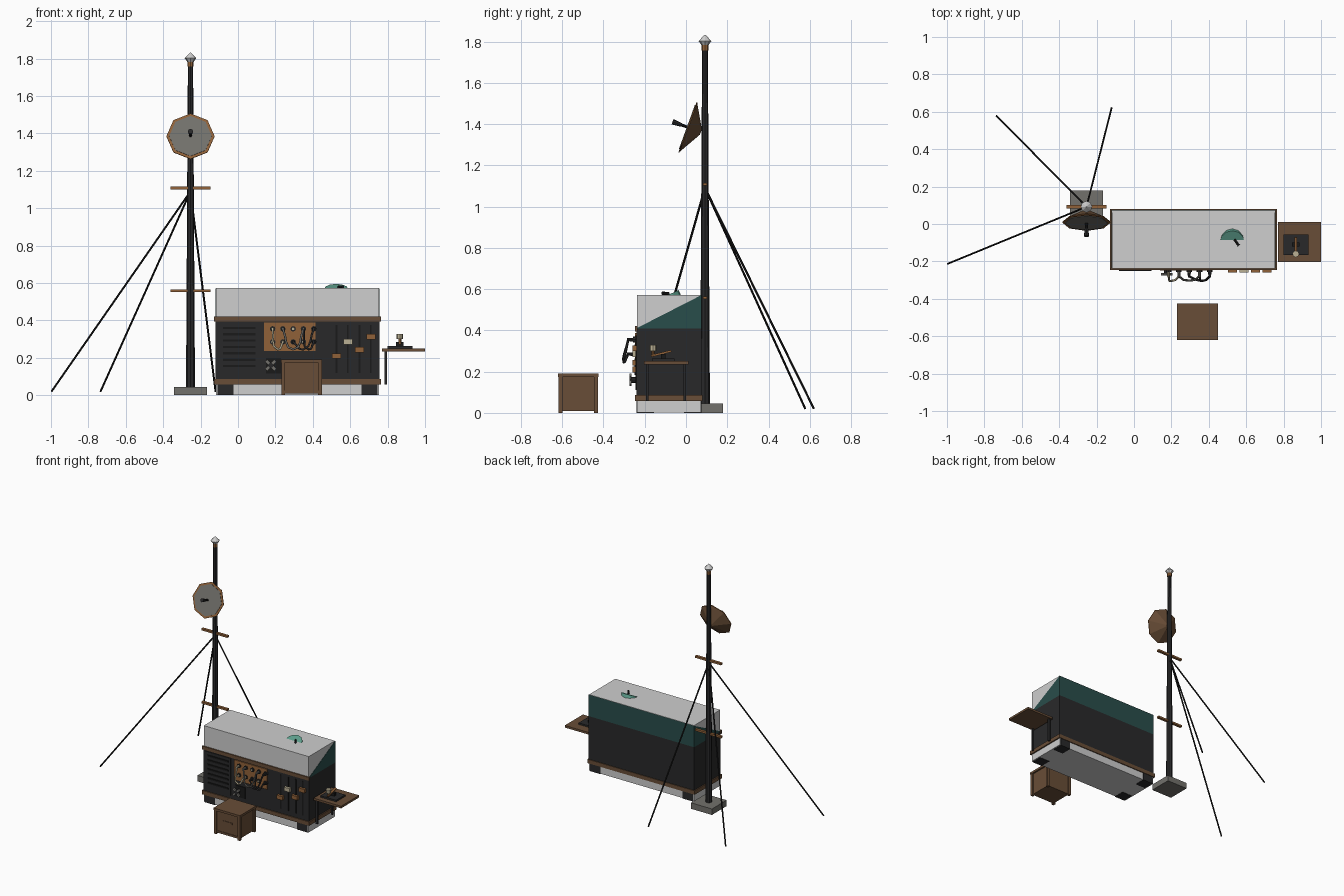
import bpy, bmesh
from math import pi, radians
from mathutils import Vector, Matrix

cube = bpy.data.objects.get("Cube")
if cube:
    bpy.data.objects.remove(cube, do_unlink=True)


def material(name, r, g, b):
    m = bpy.data.materials.new(name)
    m.use_nodes = True
    m.diffuse_color = (r, g, b, 1)
    m.node_tree.nodes["Principled BSDF"].inputs["Base Color"].default_value = (r, g, b, 1)
    return m


CHARCOAL = material("charcoal paint", .022, .022, .023)
BLACK = material("black rubber", .01, .01, .01)
BROWN = material("brown wood", .14, .075, .038)
COPPER = material("copper", .28, .12, .04)
WHITE = material("pale casing", .62, .62, .62)
GREY = material("stone grey", .17, .165, .15)
DARK_TEAL = material("dark teal", .022, .075, .07)
TEAL = material("bright teal", .11, .34, .26)
CREAM = material("cream", .5, .44, .3)


def finish(name, bm, mat):
    bmesh.ops.recalc_face_normals(bm, faces=bm.faces)
    me = bpy.data.meshes.new(name)
    bm.to_mesh(me)
    bm.free()
    me.materials.append(mat)
    ob = bpy.data.objects.new(name, me)
    bpy.context.collection.objects.link(ob)
    return ob


def box(name, x, y, z, mat, tilt=None):
    """Box from (min, max) ranges, optionally turned about its centre."""
    lo, hi = Vector((x[0], y[0], z[0])), Vector((x[1], y[1], z[1]))
    bm = bmesh.new()
    m = Matrix.Translation((lo + hi) / 2)
    if tilt:
        m = m @ Matrix.Rotation(radians(tilt[1]), 4, tilt[0])
    bmesh.ops.create_cube(bm, size=1, matrix=m @ Matrix.Diagonal((hi - lo).to_4d()))
    return finish(name, bm, mat)


def rod(name, a, b, r1, r2, mat, sides=8, spin=0):
    """Cylinder or cone between two points."""
    a, b = Vector(a), Vector(b)
    d = b - a
    bm = bmesh.new()
    m = (Matrix.Translation((a + b) / 2) @ d.to_track_quat('Z', 'Y').to_matrix().to_4x4()
         @ Matrix.Rotation(spin, 4, 'Z'))
    bmesh.ops.create_cone(bm, cap_ends=True, segments=sides, radius1=r1, radius2=r2,
                          depth=d.length, matrix=m)
    return finish(name, bm, mat)


def cable(name, points, r, mat):
    cu = bpy.data.curves.new(name, 'CURVE')
    cu.dimensions = '3D'
    cu.bevel_depth = r
    cu.bevel_resolution = 1
    cu.resolution_u = 4
    sp = cu.splines.new('BEZIER')
    sp.bezier_points.add(len(points) - 1)
    for bp, p in zip(sp.bezier_points, points):
        bp.co = p
        bp.handle_left_type = bp.handle_right_type = 'AUTO'
    cu.materials.append(mat)
    bpy.context.collection.objects.link(bpy.data.objects.new(name, cu))


# Casing and cabinet
L, R, F, B = -.12, .757, -.24, .075
box("casing", (L + .002, R - .002), (F + .002, B - .002), (.002, .572), WHITE)
box("cabinet", (L, R), (F, B), (.08, .41), CHARCOAL)
bm = bmesh.new()
ends = [[bm.verts.new((x, y, z)) for y, z in ((F, .41), (B, .41), (B, .571))] for x in (L, R)]
for e in ends:
    bm.faces.new(e)
for i in range(3):
    j = (i + 1) % 3
    bm.faces.new((ends[0][i], ends[0][j], ends[1][j], ends[1][i]))
finish("sloped_back", bm, DARK_TEAL)
box("lower_trim", (L - .008, R + .008), (F - .007, B + .005), (.057, .086), BROWN)
box("upper_trim", (L - .008, R + .008), (F - .007, F + .006), (.395, .42), BROWN)
for x in (-.11, .66):
    for y in (F - .001, B - .084):
        box("foot", (x, x + .086), (y, y + .085), (0, .057), CHARCOAL)

# Vent panel with slats
box("vent_panel", (-.105, .11), (F - .005, F), (.11, .388), CHARCOAL)
for i in range(7):
    z = .15 + i * .034
    box("vent_slat", (-.08, .093), (F - .01, F - .003), (z, z + .012), BLACK)

# Patch panel, jacks and hanging cables
box("patch_panel", (.14, .415), (F - .008, F), (.237, .388), COPPER)
jacks = [.185 + i * .055 for i in range(5)]
for x in jacks:
    for z in (.355, .285):
        rod("jack", (x, F, z), (x, F - .016, z), .015, .015, CHARCOAL)
        rod("jack_tip", (x, F - .016, z), (x, F - .022, z), .007, .007, CREAM)
hang = [(0, 1, .355, .285, CREAM), (1, 3, .355, .355, GREY),
        (2, 4, .285, .355, CHARCOAL), (3, 4, .355, .285, CHARCOAL)]
for a, b, za, zb, mat in hang:
    xa, xb = jacks[a], jacks[b]
    for x, z in ((xa, za), (xb, zb)):
        rod("plug", (x, F - .015, z), (x, F - .045, z), .009, .007, mat)
    cable("patch_cable", [(xa, F - .04, za), ((xa + xb) / 2, F - .062, .245),
                          (xb, F - .04, zb)], .006, mat)

# Crank wheel
rod("crank_hub", (.175, F, .16), (.175, F - .035, .16), .014, .014, CHARCOAL)
for angle in (45, -45):
    box("crank_arm", (.167, .183), (F - .035, F - .023), (.125, .195), GREY, ('Y', angle))
box("crank_plate", (.15, .23), (F - .005, F), (.115, .2), BLACK)

# Sliders
for x, z, mat in ((.527, .21, COPPER), (.587, .286, CREAM), (.65, .243, COPPER), (.71, .313, COPPER)):
    box("slider_track", (x - .005, x + .005), (F - .004, F), (.12, .375), BLACK)
    box("slider_knob", (x - .024, x + .024), (F - .02, F), (z - .014, z + .014), mat)

# Tilted dial on top
c = Vector((.525, -.095, .568))
n = Vector((0, -.42, .907))
rod("dial", c - n * .05, c, .065, .065, TEAL, 12)
rod("dial_needle", c + Vector((.012, .012, .01)), c + Vector((.035, -.02, .012)), .008, .008, BLACK, 6)

# Side table with key
box("table_top", (.77, 1), (-.203, .012), (.235, .251), BROWN)
for y in (-.188, -.006):
    box("table_leg", (.782, .796), (y - .007, y + .007), (.057, .235), CHARCOAL)
box("key_base", (.8, .932), (-.165, -.055), (.251, .263), CHARCOAL)
box("key_pivot", (.845, .885), (-.12, -.1), (.263, .285), BLACK)
box("key_lever", (.858, .872), (-.17, -.07), (.283, .293), COPPER, ('X', 14))
rod("key_stem", (.865, -.16, .275), (.865, -.16, .305), .008, .008, COPPER)
rod("key_knob", (.865, -.16, .3), (.865, -.16, .328), .018, .018, CREAM)

# Crate with corner posts and rails
box("crate", (.242, .438), (-.608, -.437), (.008, .18), BROWN)
box("crate_lid", (.23, .45), (-.62, -.425), (.175, .192), BROWN)
for x in (.232, .428):
    for y in (-.618, -.447):
        box("crate_post", (x, x + .02), (y, y + .02), (0, .177), BROWN)
box("crate_rail", (.25, .43), (-.612, -.6), (.01, .025), BROWN)
box("crate_handle", (.3, .38), (-.612, -.6), (.1, .112), BROWN)

# Mast
mx, my = -.254, .092
box("mast_base", (mx - .087, mx + .087), (my - .087, my + .087), (0, .045), GREY)
rod("mast", (mx, my, .04), (mx, my, 1.77), .024, .014, CHARCOAL)
rod("mast_collar", (mx, my, 1.757), (mx, my, 1.782), .017, .017, COPPER)
rod("finial_lower", (mx, my, 1.775), (mx, my, 1.802), .012, .031, WHITE)
rod("finial_upper", (mx, my, 1.802), (mx, my, 1.832), .031, .003, WHITE)
for z in (1.108, .558):
    box("crossbar", (mx - .108, mx + .108), (my - .01, my + .01), (z - .007, z + .007), COPPER)
for end in ((-.997, -.213, .02), (-.735, .578, .02), (-.12, .62, .02)):
    rod("guy_wire", (mx, my, 1.09), end, .0055, .0055, BLACK, 6)

# Dish with rim, face and feed horn
rim = Vector((mx, .01, 1.384))
fwd = Vector((0, -.94, .34)).normalized()
rod("dish_shell", rim - fwd * .066, rim, .014, .129, BROWN)
rod("dish_rim", rim - fwd * .002, rim + fwd * .003, .129, .129, COPPER)
rod("dish_face", rim, rim + fwd * .006, .114, .114, GREY)
rod("feed_arm", rim, rim + fwd * .055, .007, .007, BLACK)
rod("feed_horn", rim + fwd * .035, rim + fwd * .08, .009, .014, CHARCOAL)
